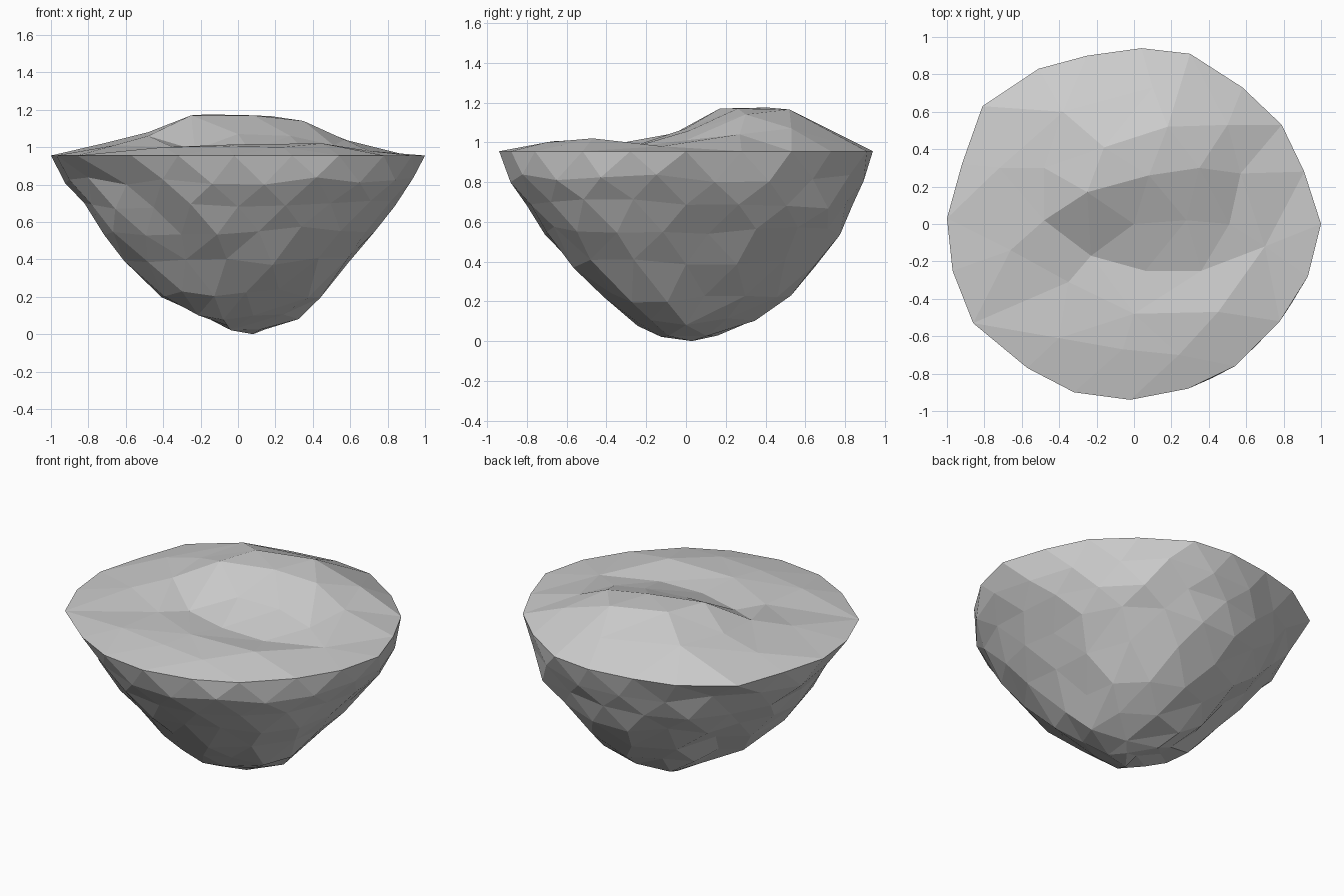
import bpy, math, random
from mathutils import Vector
from mathutils.geometry import delaunay_2d_cdt

if "Cube" in bpy.data.objects:
    bpy.data.objects.remove(bpy.data.objects["Cube"])

random.seed(4)
RIM_Z = 0.955
# shared rim outline, counter-clockwise from +x
RIM = [(1, 0), (.91, .28), (.79, .53), (.58, .73), (.3, .91), (.04, .94), (-.25, .9),
       (-.51, .83), (-.81, .63), (-.92, .32), (-1, .03), (-.97, -.25), (-.86, -.53),
       (-.57, -.77), (-.32, -.9), (-.02, -.94), (.29, -.88), (.54, -.76), (.78, -.52), (.93, -.28)]

# hill and hollow points of the upper ground
GROUND = [(0, 0, 1.07), (-.25, .17, 1.17), (.08, .26, 1.17), (.28, .02, 1.06), (.06, -.25, .985),
          (-.23, -.17, .985), (-.48, .02, 1.06), (-.16, .41, 1.175), (.18, .52, 1.165), (.36, -.25, .98),
          (.57, .27, 1.04), (.35, .3, 1.14), (-.48, .3, 1.08), (-.66, -.14, 1.01), (-.35, -.31, 1.0),
          (0, -.48, 1.015), (.45, -.47, 1.02), (-.4, -.61, 1.0), (-.06, -.67, 1.005), (.24, -.7, 1.0),
          (.7, -.12, .98), (-.72, .3, 1.02), (-.38, .6, 1.09), (.1, .73, 1.06), (.5, .53, 1.07), (.51, 0, 1.01)]

# underside: height, vertex count, radius every 45 degrees from +x
LEVELS = [(.82, 20, (.94, .92, .89, .90, .93, .89, .89, .92)),
          (.69, 20, (.84, .88, .85, .82, .83, .83, .81, .87)),
          (.55, 20, (.71, .80, .79, .74, .73, .74, .71, .79)),
          (.39, 15, (.60, .68, .68, .60, .63, .57, .59, .67)),
          (.22, 15, (.43, .52, .53, .39, .41, .44, .41, .48)),
          (.10, 10, (.32, .36, .36, .22, .20, .28, .25, .29)),
          (.02, 5, (.15, .19, .21, .10, .02, .10, .15, .15))]
# hollows in the rock: azimuth, height, angular spread, height spread, depth
DENTS = [(155, .38, 17, .2, .17), (222, .78, 12, .12, .08), (235, .58, 12, .12, .09),
         (250, .38, 12, .12, .08), (296, .3, 14, .15, .08)]


def add_mesh(name, verts, faces):
    me = bpy.data.meshes.new(name)
    me.from_pydata(verts, [], faces)
    me.update()
    ob = bpy.data.objects.new(name, me)
    bpy.context.collection.objects.link(ob)
    return ob


def radius_at(radii, angle, z):
    deg = math.degrees(angle) % 360
    i, f = int(deg // 45), deg % 45 / 45
    r = radii[i] * (1 - f) + radii[(i + 1) % 8] * f
    for a, h, da, dh, depth in DENTS:
        r *= 1 - depth * math.exp(-((deg - a) / da) ** 2 - ((z - h) / dh) ** 2)
    return r


def strip(a, b, off_a, off_b):
    """Triangles between two rings with different vertex counts."""
    faces, i, j, n, m = [], 0, 0, len(a), len(b)
    while i < n or j < m:
        if j >= m or (i < n and (i + 1 + off_a) / n <= (j + 1 + off_b) / m):
            faces.append((a[i % n], b[j % m], a[(i + 1) % n]))
            i += 1
        else:
            faces.append((a[i % n], b[j % m], b[(j + 1) % m]))
            j += 1
    return faces


# upper ground: triangulated hill points inside the rim
pts = [(x, y, RIM_Z) for x, y in RIM] + GROUND
res = delaunay_2d_cdt([Vector(p[:2]) for p in pts], [], [list(range(len(RIM)))], 1, 1e-5)
heights = [pts[o[0]][2] if o else RIM_Z for o in res[3]]
add_mesh("island_ground", [(v.x, v.y, z) for v, z in zip(res[0], heights)], res[2])

# rock underside: staggered rings tapering to an off-centre tip
verts = [(x, y, RIM_Z) for x, y in RIM]
ring, off, faces = list(range(len(RIM))), 0, []
for k, (z, n, radii) in enumerate(LEVELS):
    new_off = 0.5 if k % 2 == 0 else 0
    new = []
    for i in range(n):
        ang = (i + new_off) / n * 2 * math.pi
        r = radius_at(radii, ang, z) * (1 + random.uniform(-.022, .02))
        new.append(len(verts))
        dz = random.uniform(-.025, .025) if z > .05 else random.uniform(0, .015)
        verts.append((r * math.cos(ang), r * math.sin(ang), z + dz))
    faces += strip(ring, new, off, new_off)
    ring, off = new, new_off
tip = len(verts)
verts.append((.08, .03, 0))
faces += [(ring[i], tip, ring[(i + 1) % len(ring)]) for i in range(len(ring))]
add_mesh("rock_underside", verts, faces)
